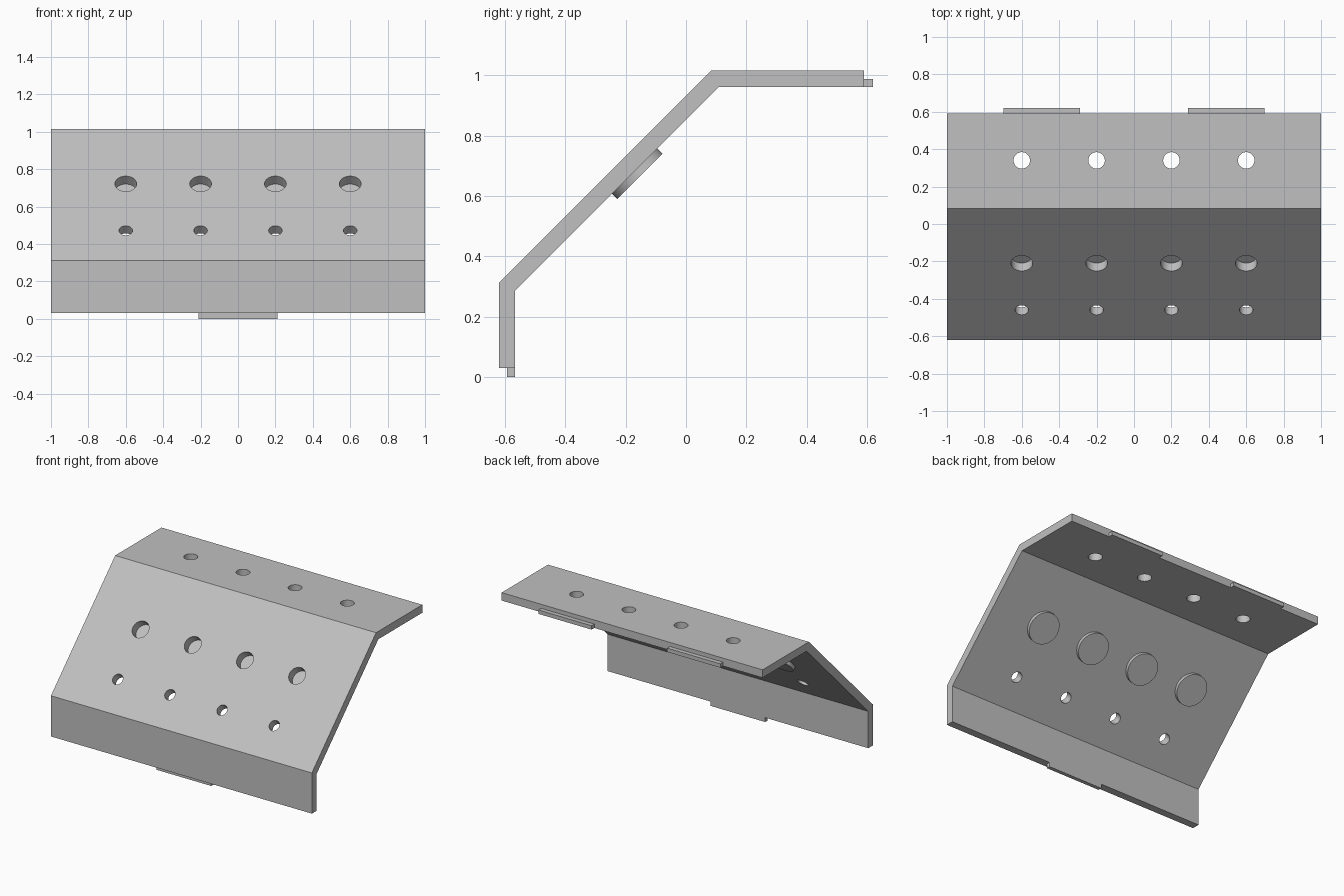
import bpy
from mathutils import Vector

if "Cube" in bpy.data.objects:
    bpy.data.objects.remove(bpy.data.objects["Cube"], do_unlink=True)

GREY = (0.53, 0.53, 0.53, 1)
grey = bpy.data.materials.new("plain grey metal")
grey.use_nodes = True
grey.diffuse_color = GREY
grey.node_tree.nodes["Principled BSDF"].inputs["Base Color"].default_value = GREY

COLUMNS = (-0.6, -0.2, 0.2, 0.6)
INWARD = Vector((0, 1, -1)).normalized()   # through the sloping panel
DOWN = Vector((0, 0, -1))


def prism(name, profile, x0, x1):
    """Extrude a (y, z) outline along x."""
    n = len(profile)
    verts = [(x, y, z) for x in (x0, x1) for y, z in profile]
    faces = [list(range(n))[::-1], list(range(n, 2 * n))]
    faces += [(i, (i + 1) % n, (i + 1) % n + n, i + n) for i in range(n)]
    mesh = bpy.data.meshes.new(name)
    mesh.from_pydata(verts, [], faces)
    mesh.validate()
    obj = bpy.data.objects.new(name, mesh)
    bpy.context.collection.objects.link(obj)
    mesh.materials.append(grey)
    return obj


def box(name, x0, x1, y0, y1, z0, z1):
    return prism(name, [(y0, z0), (y0, z1), (y1, z1), (y1, z0)], x0, x1)


def cylinder(name, surface, axis, start, end, radius):
    """Cylinder along axis, between two depths below a surface point."""
    bpy.ops.mesh.primitive_cylinder_add(
        vertices=48, radius=radius, depth=end - start,
        location=Vector(surface) + axis * (start + end) / 2,
        rotation=axis.to_track_quat('Z', 'Y').to_euler())
    obj = bpy.context.object
    obj.name = name
    obj.data.materials.append(grey)
    return obj


def combine(target, tool, operation):
    """Apply a boolean and discard the tool."""
    mod = target.modifiers.new("join or cut", 'BOOLEAN')
    mod.operation = operation
    mod.solver = 'EXACT'
    mod.object = tool
    bpy.context.view_layer.objects.active = target
    bpy.ops.object.modifier_apply(modifier=mod.name)
    bpy.data.objects.remove(tool, do_unlink=True)


# Bent plate: front flange, sloping panel and top flange
plate = prism("bent_plate", [
    (-0.62, 0.03), (-0.62, 0.312), (0.083, 1.015), (0.59, 1.015),
    (0.59, 0.96), (0.108, 0.96), (-0.567, 0.285), (-0.567, 0.03)][::-1], -1, 1)
bpy.context.view_layer.objects.active = plate
bpy.ops.object.select_all(action='DESELECT')
plate.select_set(True)
bpy.ops.object.mode_set(mode='EDIT')
bpy.ops.mesh.select_all(action='SELECT')
bpy.ops.mesh.normals_make_consistent(inside=False)
bpy.ops.object.mode_set(mode='OBJECT')

for x in COLUMNS:
    pocket = (x, -0.21, 0.722)
    # Round boss behind the slope, with a blind pocket from the front
    combine(plate, cylinder("boss", pocket, INWARD, 0.03, 0.081, 0.106), 'UNION')
    combine(plate, cylinder("pocket", pocket, INWARD, -0.1, 0.06, 0.058), 'DIFFERENCE')
    # Small through hole in the slope, and one in the top flange
    combine(plate, cylinder("slope_hole", (x, -0.46, 0.472), INWARD, -0.1, 0.15, 0.036),
            'DIFFERENCE')
    combine(plate, cylinder("top_hole", (x, 0.34, 1.015), DOWN, -0.1, 0.15, 0.044),
            'DIFFERENCE')

bpy.ops.object.select_all(action='DESELECT')
plate.select_set(True)
bpy.context.view_layer.objects.active = plate
bpy.ops.object.shade_smooth_by_angle(angle=0.5)

# Locating tabs on the free edges
box("bottom_tab", -0.21, 0.21, -0.593, -0.567, 0, 0.03)
box("right_back_tab", -0.697, -0.29, 0.59, 0.62, 0.96, 0.987)
box("left_back_tab", 0.29, 0.697, 0.59, 0.62, 0.96, 0.987)
for obj in bpy.context.scene.objects:
    if obj.name.endswith("_tab"):
        bpy.context.view_layer.objects.active = obj
        bpy.ops.object.select_all(action='DESELECT')
        obj.select_set(True)
        bpy.ops.object.mode_set(mode='EDIT')
        bpy.ops.mesh.select_all(action='SELECT')
        bpy.ops.mesh.normals_make_consistent(inside=False)
        bpy.ops.object.mode_set(mode='OBJECT')
